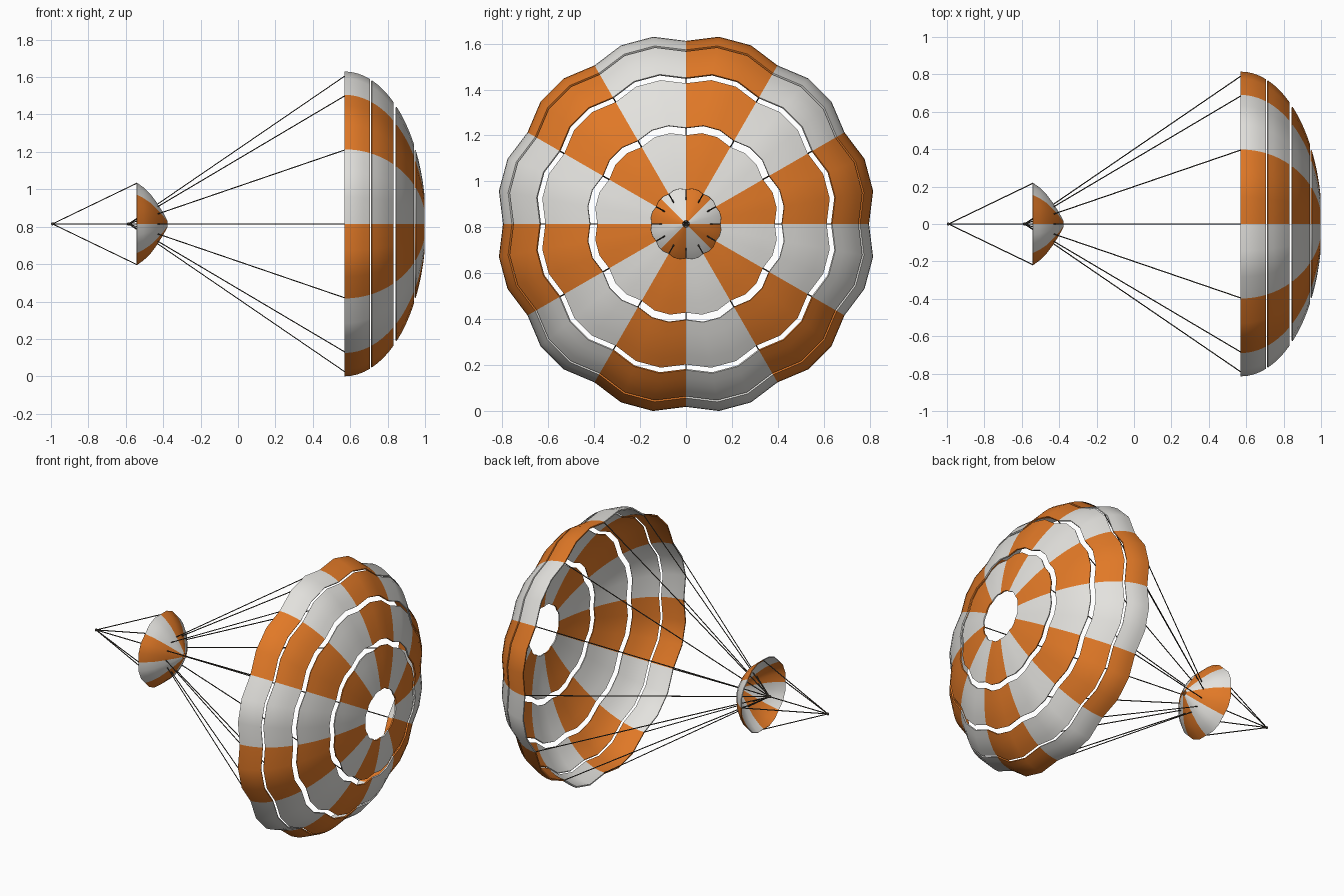
import bpy
import bmesh
from math import sin, cos, pi, radians
from mathutils import Vector

cube = bpy.data.objects.get("Cube")
if cube:
    bpy.data.objects.remove(cube, do_unlink=True)

AXIS_Z = 0.815       # height of the horizontal axis
RIM_X, RIM_R = 0.57, 0.797
DEPTH = 0.435


def material(name, rgb):
    m = bpy.data.materials.new(name)
    m.use_nodes = True
    color = (*rgb, 1)
    m.diffuse_color = color
    bsdf = next(n for n in m.node_tree.nodes if n.type == 'BSDF_PRINCIPLED')
    bsdf.inputs["Base Color"].default_value = color
    return m


orange = material("orange_fabric", (0.75, 0.19, 0.02))
white = material("white_fabric", (0.77, 0.76, 0.73))
cord = material("dark_cord", (0.06, 0.052, 0.04))


def polar(x, r, a):
    return Vector((x, r * cos(a), AXIS_Z + r * sin(a)))


def gored_shell(name, profile, gores, first, second, bulge, thickness, steps=3):
    """Revolve a profile around the x axis with puffed, alternating gores."""
    bm = bmesh.new()
    count = gores * steps
    rows = []
    for x, r in profile:
        row = []
        for k in range(count):
            puff = 1 + bulge * sin(pi * (k % steps) / steps)
            row.append(bm.verts.new(polar(x, r * puff, 2 * pi * k / count)))
        rows.append(row)
    for low, high in zip(rows, rows[1:]):
        for k in range(count):
            n = (k + 1) % count
            f = bm.faces.new((low[k], low[n], high[n], high[k]))
            f.material_index = (k // steps) % 2
    mesh = bpy.data.meshes.new(name)
    bm.to_mesh(mesh)
    bm.free()
    mesh.materials.append(first)
    mesh.materials.append(second)
    ob = bpy.data.objects.new(name, mesh)
    bpy.context.collection.objects.link(ob)
    solid = ob.modifiers.new("fabric_thickness", 'SOLIDIFY')
    solid.thickness = thickness
    solid.offset = -1
    bpy.ops.object.select_all(action='DESELECT')
    bpy.context.view_layer.objects.active = ob
    ob.select_set(True)
    bpy.ops.object.modifier_apply(modifier=solid.name)
    bpy.ops.object.shade_smooth_by_angle(angle=radians(30))
    return ob


def cords(name, pairs, radius=0.003):
    curve = bpy.data.curves.new(name, 'CURVE')
    curve.dimensions = '3D'
    curve.bevel_depth = radius
    curve.bevel_resolution = 1
    curve.use_fill_caps = True
    curve.materials.append(cord)
    for pair in pairs:
        spline = curve.splines.new('POLY')
        spline.points.add(1)
        for p, co in zip(spline.points, pair):
            p.co = (*co, 1)
    ob = bpy.data.objects.new(name, curve)
    bpy.context.collection.objects.link(ob)


def knot(name, x, radius):
    bpy.ops.mesh.primitive_uv_sphere_add(segments=10, ring_count=6, radius=radius,
                                         location=(x, 0, AXIS_Z))
    ob = bpy.context.object
    ob.name = name
    ob.data.materials.append(cord)
    bpy.ops.object.shade_smooth()


# Main canopy: four rings separated by open slots, with a vent in the crown
ring_angles = {
    "canopy_rim_ring": (0, 18),
    "canopy_outer_ring": (19.5, 37),
    "canopy_middle_ring": (39.8, 58.3),
    "canopy_crown_ring": (61, 79.2),
}
for name, (start, end) in ring_angles.items():
    profile = []
    for i in range(5):
        a = radians(start + (end - start) * i / 4)
        profile.append((RIM_X + DEPTH * sin(a), RIM_R * cos(a)))
    gored_shell(name, profile, 12, orange, white, 0.044, 0.008)

# Small pilot canopy
pilot = [(-0.54, 0.22), (-0.505, 0.195), (-0.47, 0.162), (-0.435, 0.115),
         (-0.40, 0.06), (-0.376, 0.015)]
gored_shell("pilot_canopy", pilot, 8, white, orange, 0.04, 0.005)

# Suspension lines from every main seam to the confluence point
joint = polar(-0.585, 0, 0)
cords("suspension_lines",
      [(polar(RIM_X + 0.003, RIM_R - 0.005, k * pi / 6), joint) for k in range(12)])

# Pilot lines and the central tether
tip = polar(-0.992, 0, 0)
cords("pilot_lines",
      [(polar(-0.54, 0.218, k * pi / 2), tip) for k in range(4)])
cords("tether", [(joint, tip)])
knot("confluence_knot", -0.585, 0.009)
knot("tip_knot", -0.992, 0.008)
